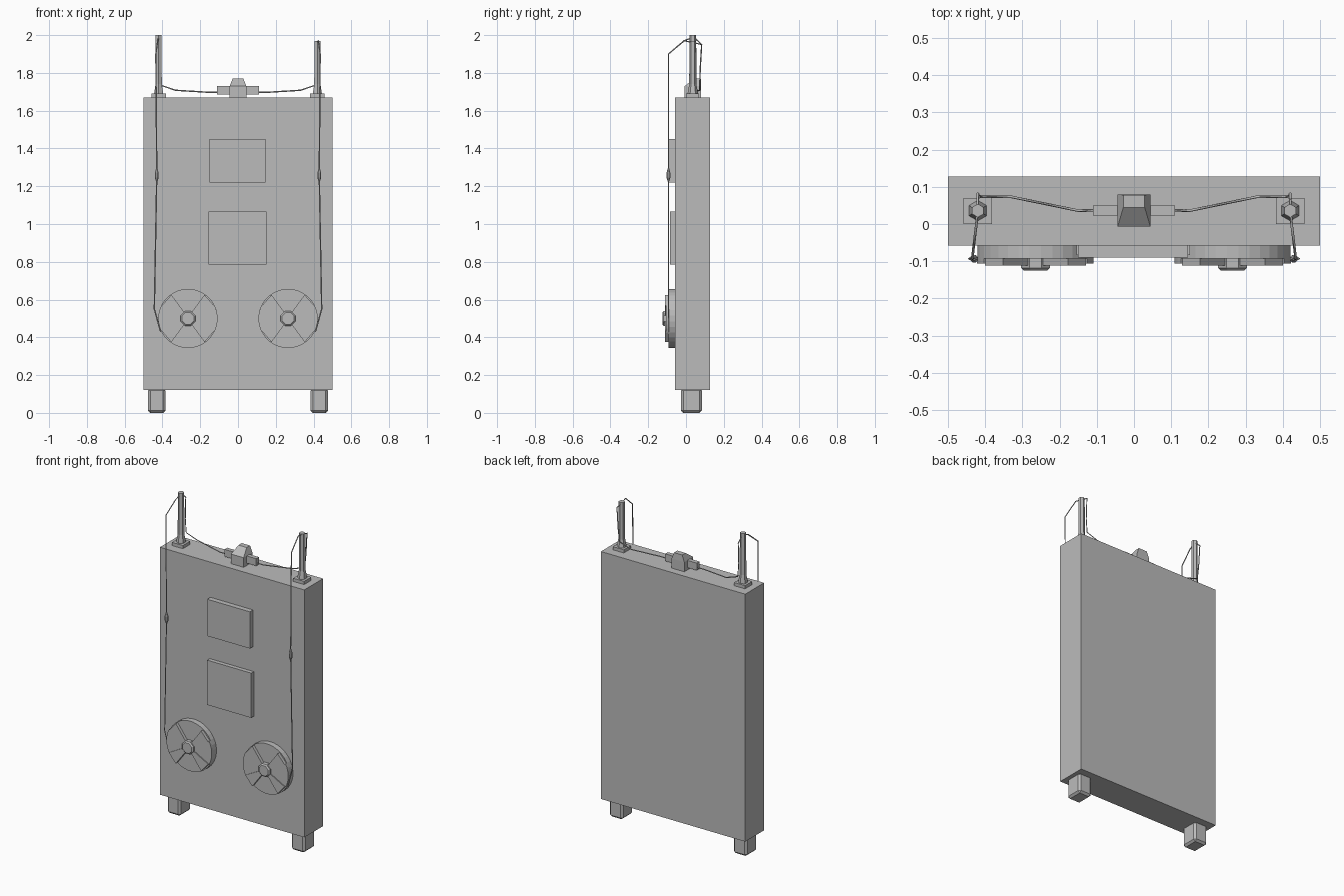
import bpy, bmesh, math
from mathutils import Vector, Matrix

cube = bpy.data.objects.get("Cube")
if cube:
    bpy.data.objects.remove(cube, do_unlink=True)

grey = bpy.data.materials.new("plain grey")
grey.use_nodes = True
grey.diffuse_color = (0.5, 0.5, 0.5, 1)
grey.node_tree.nodes["Principled BSDF"].inputs["Base Color"].default_value = (0.5, 0.5, 0.5, 1)


def finish(name, bm):
    bmesh.ops.recalc_face_normals(bm, faces=bm.faces)
    mesh = bpy.data.meshes.new(name)
    bm.to_mesh(mesh)
    bm.free()
    mesh.materials.append(grey)
    ob = bpy.data.objects.new(name, mesh)
    bpy.context.collection.objects.link(ob)
    return ob


def box(name, x0, x1, y0, y1, z0, z1, bevel=0):
    bm = bmesh.new()
    bmesh.ops.create_cube(bm, size=1)
    bmesh.ops.scale(bm, vec=(x1 - x0, y1 - y0, z1 - z0), verts=bm.verts)
    bmesh.ops.translate(bm, vec=((x0 + x1) / 2, (y0 + y1) / 2, (z0 + z1) / 2), verts=bm.verts)
    ob = finish(name, bm)
    if bevel:
        mod = ob.modifiers.new("bevel", "BEVEL")
        mod.width, mod.segments = bevel, 1
    return ob


def loft(name, profile, sides, origin, to_front=False):
    """Stack of rings (radius, height), standing up or pointing to the front."""
    bm = bmesh.new()
    rings = []
    for r, h in profile:
        ring = []
        for i in range(sides):
            a = math.tau * (i + 0.5) / sides
            p = Vector((r * math.cos(a), r * math.sin(a), h))
            if to_front:
                p = Matrix.Rotation(math.pi / 2, 3, "X") @ p
            ring.append(bm.verts.new(p + Vector(origin)))
        rings.append(ring)
    for low, high in zip(rings, rings[1:]):
        for i in range(sides):
            j = (i + 1) % sides
            bm.faces.new((low[i], low[j], high[j], high[i]))
    bm.faces.new(rings[0])
    bm.faces.new(rings[-1])
    return finish(name, bm)


def plate(name, outline, x, z, y0, y1):
    """Outline in the front plane, extruded along y."""
    bm = bmesh.new()
    face = bm.faces.new([bm.verts.new((x + u, y0, z + v)) for u, v in outline])
    new = bmesh.ops.extrude_face_region(bm, geom=[face])["geom"]
    bmesh.ops.translate(bm, vec=(0, y1 - y0, 0),
                        verts=[g for g in new if isinstance(g, bmesh.types.BMVert)])
    return finish(name, bm)


def polar(r, degrees):
    a = math.radians(degrees)
    return r * math.cos(a), r * math.sin(a)


def cable(name, points, radius):
    curve = bpy.data.curves.new(name, "CURVE")
    curve.dimensions = "3D"
    curve.bevel_depth, curve.bevel_resolution = radius, 0
    curve.use_fill_caps = True
    spline = curve.splines.new("POLY")
    spline.points.add(len(points) - 1)
    for p, co in zip(spline.points, points):
        p.co = (*co, 1)
    curve.materials.append(grey)
    bpy.context.collection.objects.link(bpy.data.objects.new(name, curve))


# Cabinet and front panels
box("cabinet", -0.5, 0.5, -0.058, 0.128, 0.12, 1.67)
box("upper_panel", -0.15, 0.145, -0.09, -0.05, 1.22, 1.45)
box("lower_panel", -0.155, 0.15, -0.084, -0.05, 0.785, 1.065)

# Junction block on the roof
hub = box("junction_block", -0.044, 0.044, -0.007, 0.08, 1.665, 1.73)
bm = bmesh.new()
bm.from_mesh(hub.data)
roof = max(bm.faces, key=lambda f: f.calc_center_median().z)
cap = bmesh.ops.extrude_face_region(bm, geom=[roof])["geom"]
for v in (g for g in cap if isinstance(g, bmesh.types.BMVert)):
    v.co = (v.co.x * 0.65, 0.045 if v.co.y < 0.03 else 0.078, 1.77)
bmesh.ops.delete(bm, geom=[roof], context="FACES_ONLY")
bm.to_mesh(hub.data)
bm.free()

# Parts that stand on both sides
for side, s, top in (("right", -1, 2.0), ("left", 1, 1.97)):
    mx = 0.42 * s
    box(side + "_foot", s * 0.43 - 0.046, s * 0.43 + 0.046, -0.026, 0.084, 0, 0.13, 0.012)

    # Mast on its base plate
    box(side + "_mast_base", mx - 0.038, mx + 0.038, 0.0, 0.07, 1.665, 1.69)
    loft(side + "_mast", [(0.028, 1.685), (0.027, 1.695), (0.019, 1.74), (0.018, top)],
         6, (mx, 0.036, 0))
    inner, outer = sorted((0.04 * s, 0.11 * s))
    box(side + "_connector", inner, outer, 0.023, 0.05, 1.685, 1.73)

    # Reel: drum, raised side fans, crossed arms and hub
    rx, rz = 0.265 * s, 0.5
    loft(side + "_reel_drum", [(0.157, 0.05), (0.157, 0.093)], 32, (rx, 0, rz), True)
    for k, turn in enumerate((0, 180)):
        rim = [polar(0.157, turn + a) for a in range(-28, 29, 8)]
        plate(f"{side}_reel_fan_{k}", [(0, 0)] + rim, rx, rz, -0.09, -0.106)
    for k, turn in enumerate((41, 139, 221, 319)):
        arm = [polar(0.03, turn - 20), polar(0.153, turn - 14),
               polar(0.153, turn + 14), polar(0.03, turn + 20)]
        plate(f"{side}_reel_arm_{k}", arm, rx, rz, -0.08, -0.112)
    loft(side + "_reel_hub", [(0.042, 0.09), (0.042, 0.118), (0.034, 0.125)],
         8, (rx, 0, rz), True)

    # Cable from the junction block, up over the mast and down to the reel
    cable(side + "_cable", [
        (0.10 * s, 0.037, 1.697), (0.15 * s, 0.036, 1.697), (0.33 * s, 0.073, 1.708),
        (0.41 * s, 0.073, 1.735), (0.418 * s, 0.075, 1.82), (0.42 * s, 0.083, 1.95),
        (0.42 * s, 0.04, top - 0.01), (0.425 * s, -0.01, 1.97), (0.435 * s, -0.093, 1.9),
        (0.43 * s, -0.093, 1.26), (0.443 * s, -0.093, 0.55), (0.41 * s, -0.093, 0.43)], 0.0035)
    loft(side + "_cable_bead", [(0.004, 1.225), (0.011, 1.245), (0.011, 1.27), (0.004, 1.295)],
         8, (0.43 * s, -0.093, 0))
